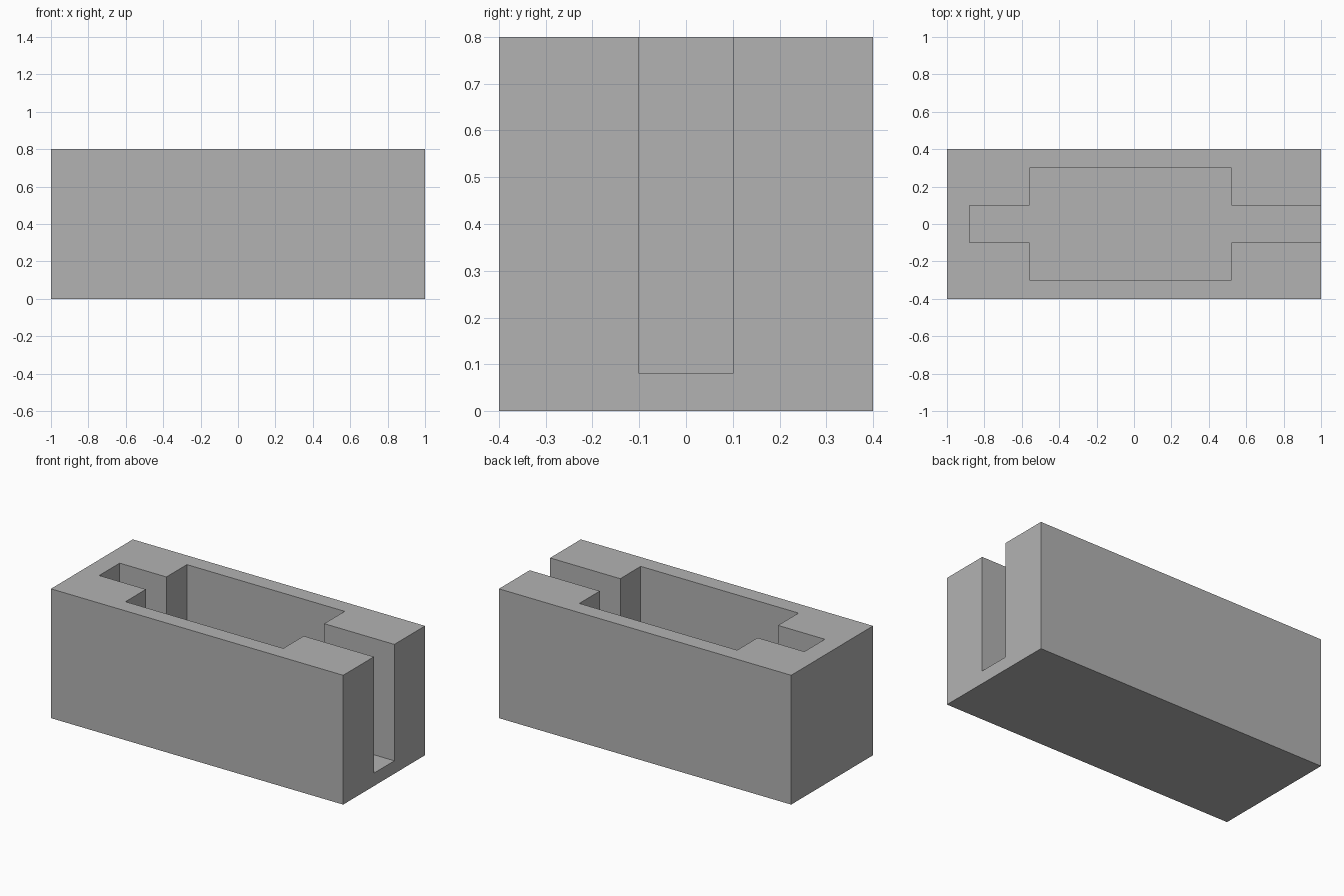
import bpy
import bmesh

cube = bpy.data.objects.get("Cube")
if cube:
    bpy.data.objects.remove(cube, do_unlink=True)

LENGTH, WIDTH, HEIGHT, FLOOR = 2.0, 0.8, 0.8, 0.08

grey = bpy.data.materials.new("plain grey")
grey.use_nodes = True
colour = (0.45, 0.45, 0.45, 1)
grey.diffuse_color = colour
grey.node_tree.nodes["Principled BSDF"].inputs["Base Color"].default_value = colour


def prism(name, outline, bottom, top):
    """Extrude a plan outline between two heights."""
    bm = bmesh.new()
    base = bm.faces.new([bm.verts.new((x, y, bottom)) for x, y in outline])
    extruded = bmesh.ops.extrude_face_region(bm, geom=[base], use_keep_orig=True)
    verts = [v for v in extruded["geom"] if isinstance(v, bmesh.types.BMVert)]
    bmesh.ops.translate(bm, verts=verts, vec=(0, 0, top - bottom))
    bmesh.ops.recalc_face_normals(bm, faces=bm.faces)
    mesh = bpy.data.meshes.new(name)
    bm.to_mesh(mesh)
    bm.free()
    mesh.materials.append(grey)
    obj = bpy.data.objects.new(name, mesh)
    bpy.context.collection.objects.link(obj)
    return obj


def mirrored(half):
    """Complete a symmetric outline from its +y half."""
    return half + [(x, -y) for x, y in reversed(half)]


# Solid outer block
block = prism("slotted_block", mirrored([(-LENGTH / 2, WIDTH / 2), (LENGTH / 2, WIDTH / 2)]), 0, HEIGHT)

# Stepped pocket: closed narrow end, wide middle, slot open through the +x end
pocket = prism("pocket_cutter", mirrored([(-0.88, 0.1), (-0.56, 0.1), (-0.56, 0.3),
                                          (0.52, 0.3), (0.52, 0.1), (1.2, 0.1)]), FLOOR, HEIGHT + 0.2)
pocket.hide_render = True

cut = block.modifiers.new("pocket", "BOOLEAN")
cut.operation = "DIFFERENCE"
cut.solver = "EXACT"
cut.object = pocket

# Bake the cut and discard the cutter
bpy.context.view_layer.objects.active = block
bpy.ops.object.modifier_apply(modifier=cut.name)
bpy.data.objects.remove(pocket, do_unlink=True)
